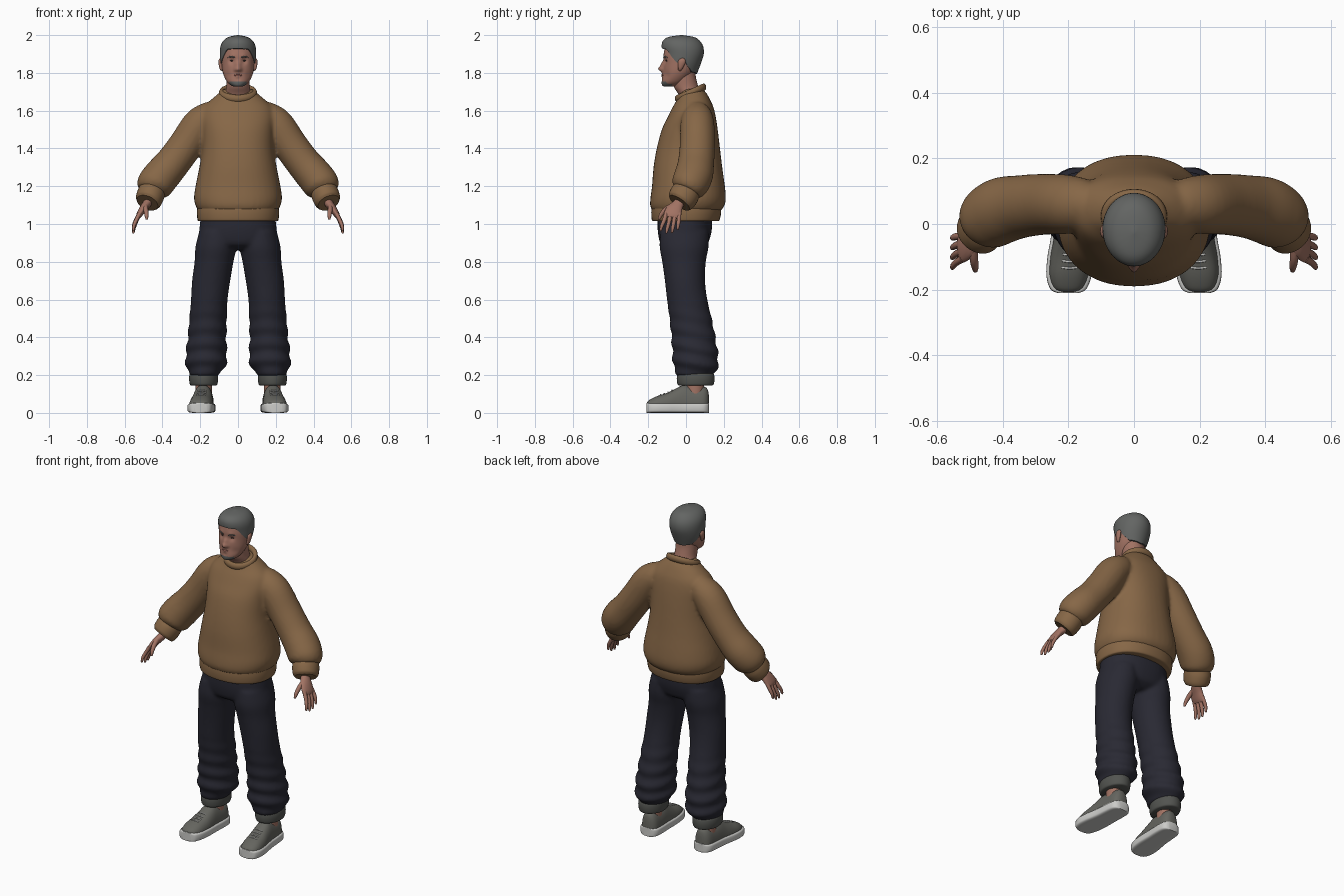
import bpy, bmesh, math
from mathutils import Vector


def material(name, rgb):
    m = bpy.data.materials.new(name)
    m.diffuse_color = (*rgb, 1)
    return m


KNIT = material("brown knit", (0.24, 0.135, 0.062))
NAVY = material("dark navy cloth", (0.022, 0.022, 0.033))
SKIN = material("skin", (0.36, 0.17, 0.125))
LIP = material("lip", (0.27, 0.105, 0.085))
HAIR = material("grey hair", (0.125, 0.13, 0.125))
CUFF = material("grey cuff", (0.085, 0.088, 0.08))
SHOE = material("grey shoe", (0.13, 0.13, 0.115))
WHITE = material("off white rubber", (0.6, 0.6, 0.58))
DARK = material("dark eye", (0.03, 0.022, 0.02))


def smooth_rows(rows, steps=4):
    """Catmull-Rom interpolation between rows of numbers."""
    out = []
    for i in range(len(rows) - 1):
        a, b, c, d = rows[max(i - 1, 0)], rows[i], rows[i + 1], rows[min(i + 2, len(rows) - 1)]
        for k in range(steps):
            t = k / steps
            out.append([0.5 * (2 * q + (r - p) * t + (2 * p - 5 * q + 4 * r - s) * t * t
                               + (3 * q - p - 3 * r + s) * t ** 3)
                        for p, q, r, s in zip(a, b, c, d)])
    return out + [list(rows[-1])]


def lerp_table(table, x):
    for a, b in zip(table, table[1:]):
        if x <= b[0]:
            t = max(0, (x - a[0]) / (b[0] - a[0]))
            return [p + (q - p) * t for p, q in zip(a, b)]
    return list(table[-1])


def unit_ring(n, p=1.0):
    f = lambda v: math.copysign(abs(v) ** p, v)
    return [(f(math.cos(2 * math.pi * i / n)), f(math.sin(2 * math.pi * i / n))) for i in range(n)]


def upright(rows, side=1, n=40, p=1.0, steps=4):
    """Level rings from rows of z, centre x, half width, front y, back y."""
    return [[Vector((side * (cx + rx * c), (yf + yb) / 2 + (yb - yf) / 2 * s, z)) for c, s in unit_ring(n, p)]
            for z, cx, rx, yf, yb in smooth_rows(rows, steps)]


def sweep(rows, side=1, n=12, steps=4, ref=(0, 1, 0)):
    """Rings across a path, rows of x, y, z, radius across, radius along ref."""
    rows = smooth_rows(rows, steps)
    pts = [Vector(r[:3]) for r in rows]
    rings = []
    for i, r in enumerate(rows):
        t = (pts[min(i + 1, len(pts) - 1)] - pts[max(i - 1, 0)]).normalized()
        b = Vector(ref)
        b = (b - t * b.dot(t)).normalized()
        a = t.cross(b)
        ring = [pts[i] + a * (r[3] * c) + b * (r[4] * s) for c, s in unit_ring(n)]
        rings.append([Vector((side * v.x, v.y, v.z)) for v in ring])
    return rings


def skin(name, shells, mat, voxel=0, angle=50):
    """Closed surfaces over ring lists; optionally fused into one soft surface."""
    bm = bmesh.new()
    for rings in shells:
        vs = [[bm.verts.new(v) for v in ring] for ring in rings]
        n = len(vs[0])
        for a, b in zip(vs, vs[1:]):
            for i in range(n):
                bm.faces.new((a[i], a[(i + 1) % n], b[(i + 1) % n], b[i]))
        bm.faces.new(vs[0])
        bm.faces.new(vs[-1])
    bmesh.ops.recalc_face_normals(bm, faces=bm.faces)
    me = bpy.data.meshes.new(name)
    bm.to_mesh(me)
    bm.free()
    me.materials.append(mat)
    ob = bpy.data.objects.new(name, me)
    bpy.context.collection.objects.link(ob)
    if voxel:
        r = ob.modifiers.new("fuse", 'REMESH')
        r.mode, r.voxel_size, r.use_smooth_shade = 'VOXEL', voxel, True
        s = ob.modifiers.new("soften", 'SMOOTH')
        s.factor, s.iterations = 0.5, 6
    else:
        bpy.ops.object.select_all(action='DESELECT')
        ob.select_set(True)
        bpy.context.view_layer.objects.active = ob
        bpy.ops.object.shade_smooth_by_angle(angle=math.radians(angle))
    return ob


SIDES = (("right", -1), ("left", 1))

# Sweater body and sleeves
torso = upright([(1.07, 0, .21, -.18, .185), (1.10, 0, .226, -.19, .205), (1.14, 0, .233, -.188, .211),
                 (1.2, 0, .225, -.18, .206), (1.3, 0, .205, -.172, .192), (1.4, 0, .19, -.155, .18),
                 (1.5, 0, .19, -.128, .168), (1.57, 0, .195, -.095, .157), (1.62, 0, .18, -.07, .145),
                 (1.66, 0, .14, -.047, .127), (1.69, 0, .105, -.036, .11), (1.715, 0, .078, -.02, .09)], p=.9)
sleeve = [(.12, .06, 1.59, .06, .06), (.15, .06, 1.575, .075, .078), (.205, .06, 1.525, .09, .09),
          (.275, .06, 1.42, .091, .093), (.345, .053, 1.325, .092, .096), (.405, .04, 1.255, .097, .102),
          (.447, .015, 1.2, .094, .095), (.462, 0, 1.17, .07, .07)]
skin("sweater", [torso] + [sweep(sleeve, s, 32) for _, s in SIDES], KNIT, .01)
skin("sweater_hem", [upright([(1.015, 0, .207, -.172, .168), (1.022, 0, .214, -.181, .178),
                              (1.06, 0, .218, -.184, .186), (1.10, 0, .215, -.18, .186)], p=.9)], KNIT)
for label, s in SIDES:
    skin(label + "_sleeve_cuff", [sweep([(.452, .008, 1.18, .07, .072), (.462, -.008, 1.155, .073, .078),
                                         (.474, -.026, 1.125, .07, .074), (.48, -.035, 1.112, .06, .064)],
                                        s, 32)], KNIT)

# Ribbed collar, lower at the front
collar = []
for i in range(49):
    a = 2 * math.pi * i / 48
    c = Vector((.087 * math.cos(a), .024 + .069 * math.sin(a), 1.694 + .03 * math.sin(a)))
    out = Vector((math.cos(a), math.sin(a), 0))
    collar.append([c + out * (.014 * u) + Vector((0, 0, .02 * v)) for u, v in unit_ring(12)])
skin("collar", [collar], KNIT)

# Trousers: hips and two legs with slouching folds
hips = upright([(.865, 0, .10, -.09, .07), (.89, 0, .18, -.13, .11), (.92, 0, .208, -.143, .125),
                (.97, 0, .205, -.15, .137), (1.04, 0, .197, -.15, .138)], p=.9)
leg_rows = [(.96, .11, .095, -.135, .12), (.88, .117, .108, -.14, .12), (.8, .127, .103, -.126, .105),
            (.7, .142, .101, -.112, .101), (.6, .152, .097, -.101, .113), (.5, .158, .099, -.087, .136),
            (.4, .164, .102, -.077, .156), (.3, .168, .109, -.071, .17), (.25, .17, .105, -.067, .17),
            (.21, .177, .085, -.055, .155), (.195, .178, .07, -.04, .14)]
legs = []
for _, s in SIDES:
    rings = upright(leg_rows, s, steps=6)
    for v in (v for ring in rings for v in ring):
        fold = .007 * math.sin(75 * v.z + 14 * v.y) * min(1, max(0, (.6 - v.z) / .25))
        d = Vector((v.x - s * .165, v.y - .045, 0)).normalized()
        v += d * fold
    legs.append(rings)
skin("trousers", [hips] + legs, NAVY, .01)

# Turn-ups, ankles and shoes
shoe_plan = [(-.207, .2, .024, .055), (-.195, .2, .046, .068), (-.155, .198, .06, .088),
             (-.1, .193, .062, .106), (-.05, .188, .058, .131), (-.01, .185, .055, .148),
             (.04, .182, .054, .14), (.09, .18, .05, .14), (.113, .179, .036, .127), (.121, .178, .018, .095)]
for label, s in SIDES:
    skin(label + "_turn_up", [upright([(.145, .182, .066, -.036, .138), (.152, .182, .073, -.045, .147),
                                       (.18, .182, .077, -.049, .151), (.205, .181, .075, -.046, .148),
                                       (.213, .181, .066, -.038, .14)], s)], CUFF)
    skin(label + "_ankle", [upright([(.1, .182, .044, .0, .095), (.18, .182, .044, .0, .095)], s)], SKIN)
    plan = smooth_rows(shoe_plan)
    skin(label + "_shoe_upper", [[[Vector((s * (cx + w * c), y, .035 + (v * (top - .035) if v > 0 else .01 * v)))
                                   for c, v in unit_ring(32, .85)] for y, cx, w, top in plan]], SHOE)
    skin(label + "_shoe_sole", [[[Vector((s * (cx + (w + .009) * c), y * 1.015, .026 + .026 * v))
                                  for c, v in unit_ring(32, .4)] for y, cx, w, top in plan]], WHITE)
    laces = []
    for y in (-.132, -.112, -.092, -.072):
        _, cx, w, top = lerp_table(plan, y)
        laces.append(sweep([(cx - .024, y, top - .004, .0035, .0035), (cx, y - .003, top + .001, .0035, .0035),
                            (cx + .024, y, top - .004, .0035, .0035)], s, 8))
    skin(label + "_laces", laces, WHITE)

# Hands: palm, four fingers, thumb
for label, s in SIDES:
    palm = sweep([(.462, -.015, 1.145, .026, .03), (.48, -.037, 1.11, .023, .029),
                  (.503, -.06, 1.08, .02, .042), (.522, -.072, 1.05, .016, .046),
                  (.53, -.076, 1.034, .01, .04)], s, 20)
    fingers = []
    for i, drop in enumerate((.005, -.008, -.005, .012)):
        fingers.append(sweep([(.521, -.105 + .023 * i, 1.055, .011, .0115),
                              (.54, -.116 + .026 * i, 1.015 + drop / 2, .0105, .011),
                              (.551, -.128 + .029 * i, .985 + drop, .009, .0095),
                              (.554, -.134 + .03 * i, .962 + drop, .006, .006),
                              (.554, -.135 + .03 * i, .957 + drop, .002, .002)], s, 10))
    thumb = sweep([(.49, -.065, 1.1, .013, .016), (.488, -.105, 1.078, .013, .014),
                   (.485, -.13, 1.052, .011, .011), (.483, -.142, 1.028, .007, .007),
                   (.483, -.144, 1.023, .002, .002)], s, 10)
    skin(label + "_hand", [palm, thumb] + fingers, SKIN, 0, 70)

# Neck and head, with features pushed in and out of the face
skin("neck", [upright([(1.64, 0, .07, -.02, .08), (1.69, 0, .068, -.042, .075), (1.73, 0, .062, -.066, .064),
                       (1.78, 0, .062, -.07, .052), (1.83, 0, .06, -.06, .05)])], SKIN)
head_rows = [(1.728, 0, .02, -.112, -.06), (1.733, 0, .036, -.125, -.035), (1.755, 0, .06, -.129, .0),
             (1.8, 0, .08, -.122, .042), (1.85, 0, .087, -.119, .07), (1.9, 0, .088, -.118, .085),
             (1.95, 0, .077, -.105, .075), (1.98, 0, .045, -.07, .04), (1.987, 0, .01, -.03, -.01)]
rings = upright(head_rows, n=72, p=.95, steps=7)
pushes = [((0, -.122, 1.822), -.026, .015), ((0, -.122, 1.847), -.013, .014), ((0, -.122, 1.787), -.006, .015),
          ((0, -.128, 1.768), .004, .01)]
for s in (-1, 1):
    pushes += [((s * .033, -.112, 1.864), .011, .016), ((s * .013, -.122, 1.816), -.008, .009),
               ((s * .03, -.114, 1.888), -.004, .014), ((s * .05, -.1, 1.785), .005, .022)]
for v in (v for ring in rings for v in ring):
    v.y += sum(dy * math.exp(-(v - Vector(c)).length_squared / r ** 2) for c, dy, r in pushes)
head = skin("head", [rings], SKIN, 0, 80)
head.data.materials.append(HAIR)
for f in head.data.polygons:  # short chin beard
    if f.center.z < 1.757 and f.center.y < -.075 and abs(f.center.x) < .045:
        f.material_index = 1

for label, s in SIDES:
    ear = [(s * .082, -.034, 1.815, .007, .008), (s * .089, -.03, 1.825, .009, .012),
           (s * .093, -.024, 1.85, .01, .019), (s * .093, -.02, 1.867, .009, .018),
           (s * .09, -.02, 1.878, .004, .008)]
    skin(label + "_ear", [sweep(ear)], SKIN)
    skin(label + "_eyebrow", [sweep([(s * .016, -.118, 1.881, .003, .003), (s * .035, -.113, 1.887, .004, .004),
                                     (s * .055, -.098, 1.881, .002, .002)], 1, 8, 4, (0, 0, 1))], HAIR)
    skin(label + "_eye", [sweep([(s * .023, -.104, 1.864, .002, .001), (s * .033, -.104, 1.865, .004, .004),
                                 (s * .044, -.097, 1.864, .002, .001)], 1, 10, 4, (0, 0, 1))], DARK)
skin("lips", [sweep([(-.024, -.119, 1.787, .002, .001), (-.01, -.126, 1.788, .004, .005),
                     (.01, -.126, 1.788, .004, .005), (.024, -.119, 1.787, .002, .001)],
                    1, 10, 4, (0, 0, 1))], LIP)

# Hair cap that starts at a hairline varying with direction (degrees from front)
hair_rows = smooth_rows([(1.78, .066, -.06, .054), (1.8, .078, -.11, .06), (1.85, .092, -.118, .079),
                         (1.9, .096, -.122, .094), (1.94, .093, -.129, .091), (1.97, .078, -.122, .073),
                         (1.99, .05, -.093, .043), (2.0, .004, -.03, -.02)])
hairline = [(0, 1.93), (38, 1.925), (55, 1.885), (72, 1.855), (80, 1.85), (90, 1.88), (106, 1.84),
            (130, 1.805), (180, 1.795)]
cap = []
for k in range(-1, 21):
    ring = []
    for i in range(72):
        a = 2 * math.pi * i / 72
        low = lerp_table(hairline, abs(math.degrees(a) - 360 * (a > math.pi)))[1]
        z = low + (2.0 - low) * math.sin(max(k, 0) / 20 * math.pi / 2)
        _, rx, yf, yb = lerp_table(hair_rows, z)
        g = .9 if k < 0 else 1
        ring.append(Vector((g * rx * math.sin(a), (yf + yb) / 2 - g * (yb - yf) / 2 * math.cos(a), z)))
    cap.append(ring)
skin("hair", [cap], HAIR, 0, 60)
